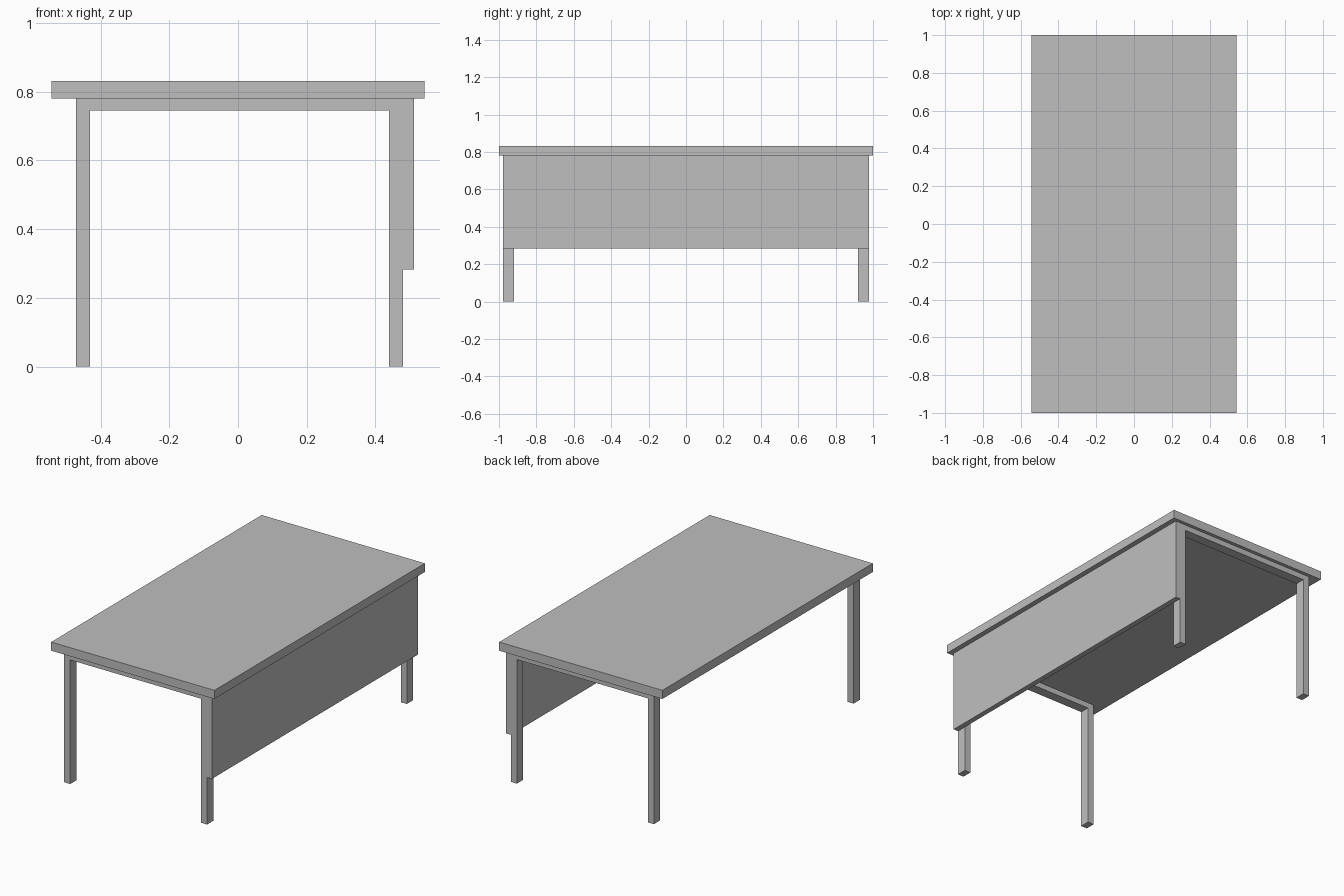
import bpy
import bmesh

cube = bpy.data.objects.get("Cube")
if cube:
    bpy.data.objects.remove(cube, do_unlink=True)

# Single grey finish
GREY = (0.52, 0.52, 0.52, 1.0)
grey = bpy.data.materials.new("plain_grey")
grey.use_nodes = True
grey.diffuse_color = GREY
grey.node_tree.nodes["Principled BSDF"].inputs["Base Color"].default_value = GREY


def finish(name, bm):
    bmesh.ops.recalc_face_normals(bm, faces=bm.faces)
    mesh = bpy.data.meshes.new(name)
    bm.to_mesh(mesh)
    bm.free()
    mesh.materials.append(grey)
    obj = bpy.data.objects.new(name, mesh)
    bpy.context.collection.objects.link(obj)
    return obj


def extrude_profile(name, profile, y0, y1):
    """Extrude a closed x-z outline from y0 to y1."""
    bm = bmesh.new()
    face = bm.faces.new([bm.verts.new((x, y0, z)) for x, z in profile])
    result = bmesh.ops.extrude_face_region(bm, geom=[face])
    verts = [v for v in result["geom"] if isinstance(v, bmesh.types.BMVert)]
    bmesh.ops.translate(bm, verts=verts, vec=(0, y1 - y0, 0))
    # close the starting side if the extrusion removed it
    bmesh.ops.holes_fill(bm, edges=[e for e in bm.edges if e.is_boundary], sides=0)
    return finish(name, bm)


def rectangle(x0, x1, z0, z1):
    return [(x0, z0), (x1, z0), (x1, z1), (x0, z1)]


TOP, UNDERSIDE, RAIL = 0.832, 0.78, 0.746
LEG_OUT, LEG_IN = 0.979, 0.919
LEFT_OUT, LEFT_IN = 0.48, 0.44
RIGHT_OUT, RIGHT_IN = -0.472, -0.431

# Tabletop
extrude_profile("tabletop", rectangle(-0.543, 0.543, UNDERSIDE, TOP), -1, 1)

# Two U-shaped leg frames, each a pair of legs joined by a rail
frame = [(RIGHT_OUT, 0), (RIGHT_IN, 0), (RIGHT_IN, RAIL), (LEFT_IN, RAIL),
         (LEFT_IN, 0), (LEFT_OUT, 0), (LEFT_OUT, UNDERSIDE), (RIGHT_OUT, UNDERSIDE)]
for name, side in (("front_leg_frame", -1), ("back_leg_frame", 1)):
    extrude_profile(name, frame, side * LEG_OUT, side * LEG_IN)

# Modesty panel fixed to the outside of the left legs
extrude_profile("modesty_panel", rectangle(LEFT_OUT, 0.512, 0.283, UNDERSIDE),
                -LEG_OUT, LEG_OUT)
